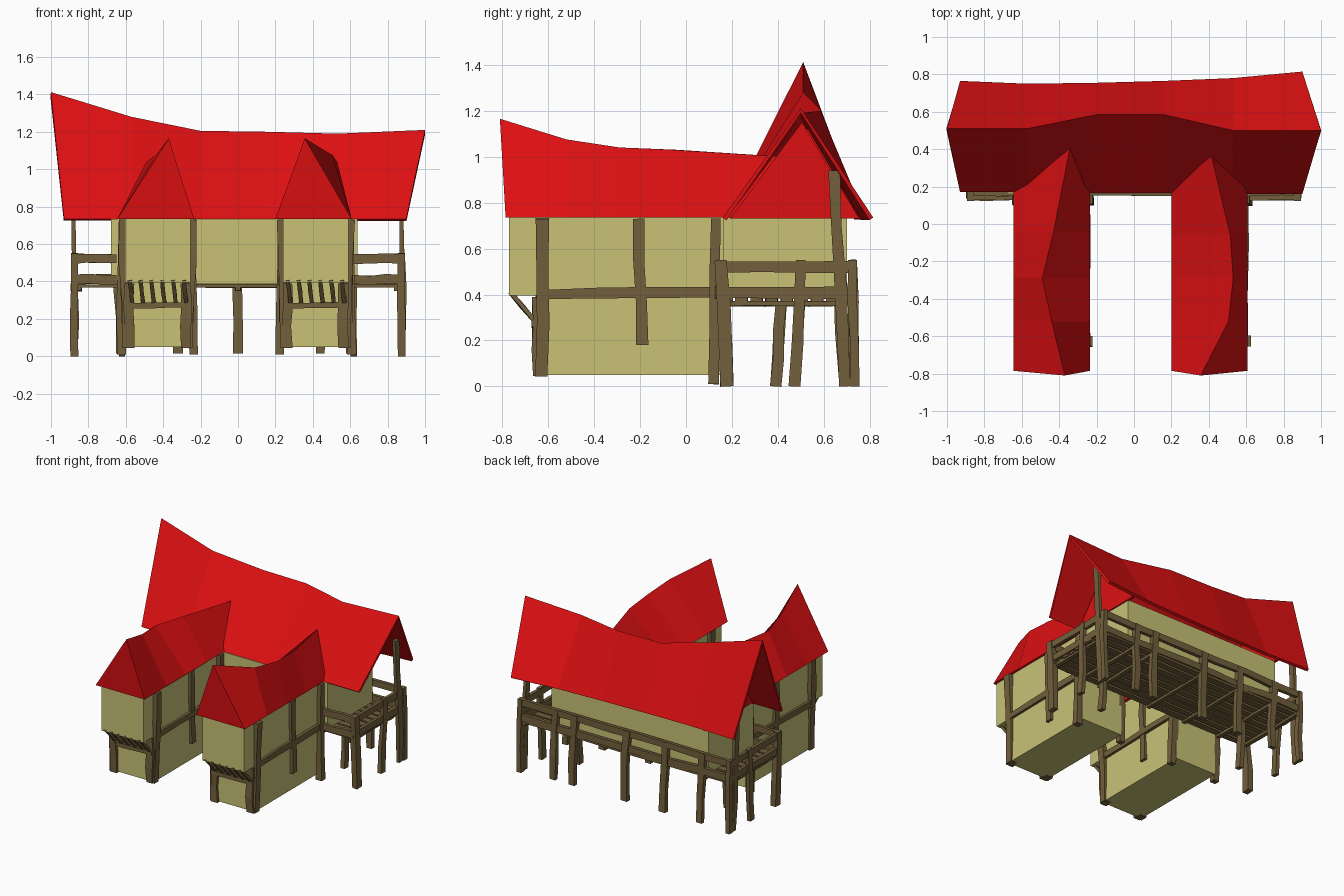
import bpy, bmesh, random
from mathutils import Vector

if "Cube" in bpy.data.objects:
    bpy.data.objects.remove(bpy.data.objects["Cube"])

random.seed(4)


def material(name, rgb):
    m = bpy.data.materials.new(name)
    m.diffuse_color = (*rgb, 1)
    m.use_nodes = True
    m.node_tree.nodes["Principled BSDF"].inputs["Base Color"].default_value = m.diffuse_color
    return m


RED = material("roof red", (0.72, 0.005, 0.006))
PLASTER = material("plaster yellow", (0.58, 0.54, 0.18))
WOOD = material("timber brown", (0.17, 0.115, 0.045))


def finish(bm, name, mat):
    bmesh.ops.recalc_face_normals(bm, faces=bm.faces)
    me = bpy.data.meshes.new(name)
    bm.to_mesh(me)
    bm.free()
    me.materials.append(mat)
    ob = bpy.data.objects.new(name, me)
    bpy.context.collection.objects.link(ob)
    return ob


def box(name, lo, hi, mat):
    bm = bmesh.new()
    bmesh.ops.create_cube(bm, size=1)
    for v in bm.verts:
        v.co = [l + (c + 0.5) * (h - l) for c, l, h in zip(v.co, lo, hi)]
    return finish(bm, name, mat)


def timber(name, a, b, w=0.05, d=0.04, wobble=0.007, segs=3):
    """Slightly crooked beam from a to b; w is the wider side."""
    a, b = Vector(a), Vector(b)
    axis = (b - a).normalized()
    ref = Vector((0, 1, 0)) if abs(axis.z) > 0.5 else Vector((0, 0, 1))
    side = axis.cross(ref).normalized()
    up = side.cross(axis).normalized()
    bm = bmesh.new()
    rings = []
    for i in range(segs + 1):
        j = wobble if 0 < i < segs else 0
        c = a.lerp(b, i / segs) + side * random.uniform(-j, j) + up * random.uniform(-j, j)
        k = random.uniform(0.88, 1.08)
        rings.append([bm.verts.new(c + side * s * w * k / 2 + up * t * d * k / 2)
                      for s, t in ((-1, -1), (1, -1), (1, 1), (-1, 1))])
    for r, q in zip(rings, rings[1:]):
        for i in range(4):
            bm.faces.new((r[i], r[(i + 1) % 4], q[(i + 1) % 4], q[i]))
    bm.faces.new(rings[0])
    bm.faces.new(rings[-1])
    return finish(bm, name, WOOD)


def roof(name, sections, closed):
    """Two slopes through (eave, ridge, eave) sections, optionally capped."""
    bm = bmesh.new()
    rows = [[bm.verts.new(p) for p in s] for s in sections]
    for r, q in zip(rows, rows[1:]):
        for i in range(3 if closed else 2):
            k = (i + 1) % 3
            bm.faces.new((r[i], r[k], q[k], q[i]))
    if closed:
        bm.faces.new(rows[0])
        bm.faces.new(rows[-1])
    return finish(bm, name, RED)


# Main sagging roof: eave x, front y, back y, ridge x, y, z
main = [(-0.93, 0.17, 0.765, -1.0, 0.51, 1.412), (-0.57, 0.17, 0.75, -0.57, 0.51, 1.28),
        (-0.2, 0.165, 0.755, -0.2, 0.585, 1.205), (0.16, 0.165, 0.765, 0.16, 0.585, 1.2),
        (0.53, 0.16, 0.78, 0.53, 0.50, 1.19), (0.9, 0.16, 0.815, 1.0, 0.50, 1.21)]
shell = roof("main_roof", [((x, f, 0.735), (rx, ry, rz), (x, b, 0.735))
                           for x, f, b, rx, ry, rz in main], False)
bm = bmesh.new()
bm.from_mesh(shell.data)
if sum(f.normal.z for f in bm.faces) < 0:
    bmesh.ops.reverse_faces(bm, faces=bm.faces)
bm.to_mesh(shell.data)
bm.free()
mod = shell.modifiers.new("thickness", "SOLIDIFY")
mod.thickness = 0.02
mod.offset = -1

# Recessed gable triangles
for name, x, z in (("left_gable", -0.68, 1.27), ("right_gable", 0.64, 1.15)):
    roof(name, [((x + d, 0.19, 0.73), (x + d, 0.505, z), (x + d, 0.755, 0.73))
                for d in (-0.01, 0.01)], True)

# Raised main hall
box("main_hall", (-0.68, 0.16, 0.385), (0.64, 0.70, 0.735), PLASTER)

# Two front wings: outer and inner walls, roof eaves, ridge (x, y, z)
wings = [
    ("left", -0.605, -0.255, -0.645, -0.235,
     [(-0.37, -0.81, 1.165), (-0.44, -0.52, 1.075), (-0.49, -0.29, 1.04),
      (-0.43, -0.04, 1.03), (-0.34, 0.42, 1.0)]),
    ("right", 0.24, 0.59, 0.20, 0.607,
     [(0.357, -0.81, 1.165), (0.505, -0.52, 1.075), (0.53, -0.29, 1.04),
      (0.515, -0.06, 1.03), (0.40, 0.42, 1.0)])]
for side, x0, x1, e0, e1, ridge in wings:
    sections = []
    for i, (x, y, z) in enumerate(ridge):
        ey = -0.785 if i == 0 else min(y, 0.25)
        sections.append(((e0, ey, 0.735), (x, y, z), (e1, ey, 0.735)))
    roof(side + "_wing_roof", sections, True)
    box(side + "_wing_lower", (x0, -0.645, 0.05), (x1, 0.15, 0.40), PLASTER)
    box(side + "_wing_upper", (x0, -0.77, 0.395), (x1, 0.20, 0.74), PLASTER)
    # Corner posts, side posts and side beams
    outer = x0 if side == "left" else x1
    for x, s in ((x0, -1), (x1, 1)):
        px = x + s * 0.006
        timber(side + "_wing_front_post", (px - s * 0.02, -0.63, 0.045), (px, -0.625, 0.73), 0.055, 0.055)
        timber(side + "_wing_rear_post", (px + s * 0.012, 0.12, 0.01), (px, 0.13, 0.73), 0.05, 0.045)
        timber(side + "_wing_mid_post", (px, -0.19, 0.18), (px, -0.205, 0.73), 0.03, 0.05)
        timber(side + "_wing_side_beam", (px, -0.62, 0.4), (px, 0.14, 0.41), 0.03, 0.045, 0.004)
        timber(side + "_wing_lower_post", (x - s * 0.025, -0.65, 0.045), (x - s * 0.025, -0.655, 0.39), 0.055, 0.03)
    # Beam and slanted braces under the overhang
    timber(side + "_wing_front_beam", (x0, -0.657, 0.27), (x1, -0.657, 0.275), 0.03, 0.03, 0.003)
    for i in range(6):
        x = x0 + 0.03 + i * (x1 - x0 - 0.06) / 5
        timber(side + "_brace", (x + 0.01, -0.655, 0.28), (x - 0.005, -0.765, 0.41), 0.022, 0.018, 0.002, 2)

# Walkway planks and joists under the hall
for i in range(9):
    y = 0.175 + i * 0.066
    x = 0.88 + random.uniform(-0.02, 0.02)
    timber("deck_plank", (-x, y, 0.376), (x, y, 0.376), 0.05, 0.016, 0.003, 4)
for x in (-0.85, -0.63, -0.32, 0, 0.44, 0.6, 0.85):
    timber("deck_joist", (x, 0.15, 0.36), (x, 0.73, 0.36), 0.03, 0.02, 0.003)

# Rear posts and rails
for x in (-0.63, -0.32, 0.0, 0.44, 0.6):
    timber("rear_post", (x, 0.73, 0.015), (x - 0.02, 0.725, 0.545), 0.05, 0.035, 0.01)
for z in (0.41, 0.525):
    timber("rear_rail", (-0.88, 0.725, z), (0.88, 0.725, z), 0.025, 0.05, 0.005, 7)

# Side galleries
for s, inner in ((-1, -0.65), (1, 0.62)):
    x = s * 0.875
    timber("gallery_front_post", (x, 0.178, 0.0), (x, 0.15, 0.55), 0.04, 0.055, 0.008)
    timber("gallery_mid_post", (x, 0.472, 0.0), (x, 0.50, 0.55), 0.03, 0.05, 0.008)
    timber("gallery_tall_post", (x, 0.69, 0.0), (x, 0.645, 0.94), 0.025, 0.05, 0.005, 4)
    timber("gallery_corner_post", (x, 0.735, 0.0), (x, 0.725, 0.55), 0.035, 0.04, 0.008)
    timber("deck_support", (s * 0.62, 0.39, 0.0), (s * 0.62, 0.415, 0.37), 0.035, 0.05, 0.006)
    for z in (0.41, 0.52):
        timber("gallery_side_rail", (x, 0.14, z), (x, 0.735, z), 0.025, 0.05, 0.004)
        timber("gallery_front_rail", (x, 0.14, z), (inner, 0.14, z), 0.025, 0.05, 0.005)
